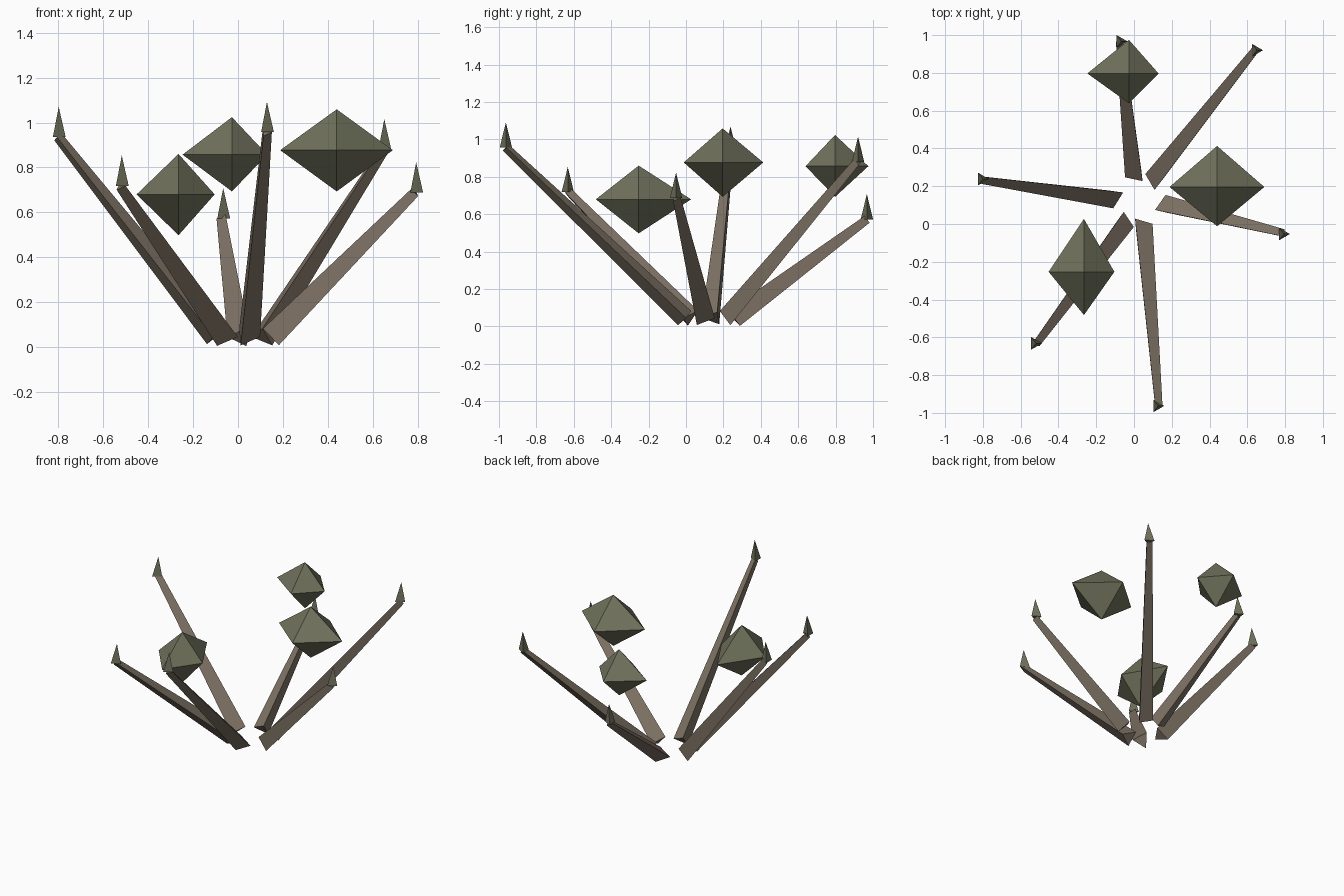
import bpy, bmesh
from math import cos, sin, tau
from mathutils import Vector

if "Cube" in bpy.data.objects:
    bpy.data.objects.remove(bpy.data.objects["Cube"])


def material(name, rgb):
    m = bpy.data.materials.new(name)
    m.diffuse_color = (*rgb, 1)
    m.use_nodes = True
    m.node_tree.nodes["Principled BSDF"].inputs["Base Color"].default_value = m.diffuse_color
    return m


bark = material("bark", (0.21, 0.17, 0.13))
foliage = material("foliage", (0.16, 0.165, 0.105))


def ring(centre, radius, side, up):
    """Triangular cross-section with its first corner along 'side'."""
    return [centre + radius * (cos(tau * i / 3) * side + sin(tau * i / 3) * up) for i in range(3)]


def build(name, bottom, top, mat):
    """Closed solid from rings; a ring of one point is an apex."""
    bm = bmesh.new()
    a = [bm.verts.new(p) for p in bottom]
    b = [bm.verts.new(p) for p in top]
    n = max(len(a), len(b))
    for i in range(n):
        j = (i + 1) % n
        if len(b) == 1:
            bm.faces.new((a[i], a[j], b[0]))
        else:
            bm.faces.new((a[i], a[j], b[j], b[i]))
    bm.faces.new(a[::-1])
    if len(b) > 1:
        bm.faces.new(b)
    return finish(name, bm, mat)


def finish(name, bm, mat):
    bmesh.ops.recalc_face_normals(bm, faces=bm.faces)
    me = bpy.data.meshes.new(name)
    bm.to_mesh(me)
    bm.free()
    me.materials.append(mat)
    ob = bpy.data.objects.new(name, me)
    bpy.context.collection.objects.link(ob)
    return ob


X, Y, Z = Vector((1, 0, 0)), Vector((0, 1, 0)), Vector((0, 0, 1))
ROOT = Vector((0.027, 0.125, 0.045))

# Tapered three-sided branches, each ending in an upright bud
tips = [(-0.07, 0.967, 0.573), (0.648, 0.92, 0.88), (0.79, -0.053, 0.688),
        (0.125, -0.963, 0.957), (-0.522, -0.632, 0.718), (-0.803, 0.238, 0.935)]
for k, t in enumerate(tips, 1):
    tip = Vector(t)
    out = tip - ROOT
    out.z = 0
    out.normalize()
    base = ROOT + 0.13 * out
    axis = (tip - base).normalized()
    side = Z.cross(out)
    up = axis.cross(side)
    if up.z < 0:
        up = -up
    build(f"branch_{k}", ring(base, 0.06, side, up), ring(tip, 0.026, side, up), bark)
    build(f"bud_{k}", ring(tip - 0.003 * X, 0.038, X, Y), [tip + Vector((0.004, 0, 0.135))], foliage)

# Leaf clumps: uneven octahedra (centre, then reach along +x, -x, +y, -y, +z, -z)
clumps = [((-0.027, 0.797, 0.857), (0.157, 0.22, 0.178, 0.158, 0.167, 0.164)),
          ((0.44, 0.196, 0.877), (0.25, 0.252, 0.217, 0.208, 0.182, 0.184)),
          ((-0.265, -0.253, 0.68), (0.161, 0.187, 0.28, 0.229, 0.18, 0.182))]
for k, (c, (xp, xn, yp, yn, zp, zn)) in enumerate(clumps, 1):
    c = Vector(c)
    bm = bmesh.new()
    belt = [bm.verts.new(c + d) for d in (xp * X, yp * Y, -xn * X, -yn * Y)]
    for pole in (bm.verts.new(c + zp * Z), bm.verts.new(c - zn * Z)):
        for i in range(4):
            bm.faces.new((belt[i], belt[(i + 1) % 4], pole))
    finish(f"leaf_clump_{k}", bm, foliage)
